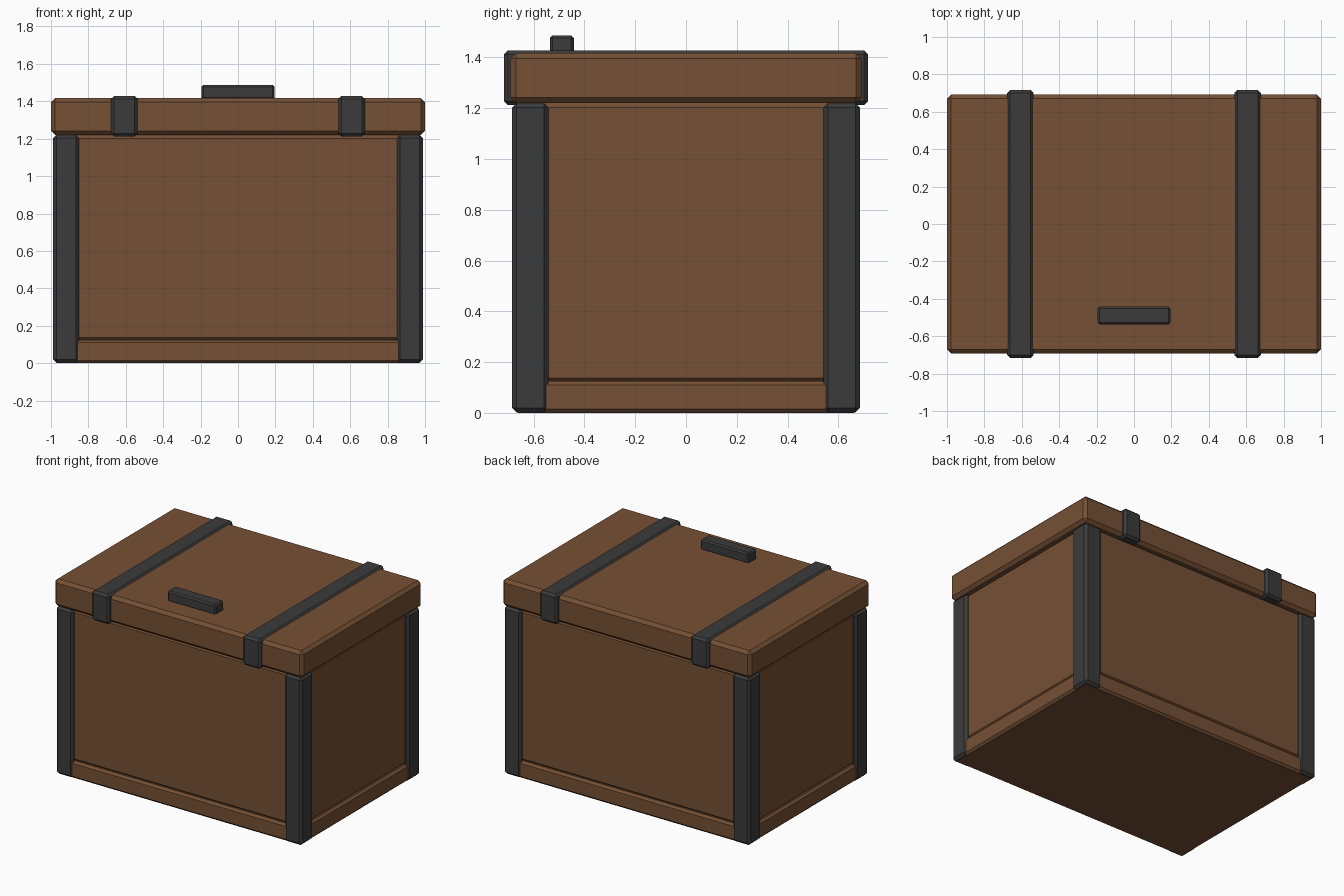
import bpy
import bmesh
from mathutils import Vector

old = bpy.data.objects.get("Cube")
if old:
    bpy.data.objects.remove(old, do_unlink=True)


def make_material(name, color):
    mat = bpy.data.materials.new(name)
    mat.use_nodes = True
    mat.diffuse_color = color
    mat.node_tree.nodes["Principled BSDF"].inputs["Base Color"].default_value = color
    return mat


wood = make_material("brown wood", (0.18, 0.08, 0.035, 1))
iron = make_material("dark iron", (0.044, 0.044, 0.044, 1))


def bevelled_box(name, low, high, bevel, mat):
    """Box between two corners with a single-step chamfer on every edge."""
    low, high = Vector(low), Vector(high)
    size, centre = high - low, (low + high) / 2
    bm = bmesh.new()
    bmesh.ops.create_cube(bm, size=1)
    for v in bm.verts:
        v.co = Vector(a * b for a, b in zip(v.co, size)) + centre
    bmesh.ops.bevel(bm, geom=bm.edges[:], offset=bevel, segments=1,
                    affect='EDGES', profile=0.5)
    mesh = bpy.data.meshes.new(name)
    bm.to_mesh(mesh)
    bm.free()
    mesh.materials.append(mat)
    obj = bpy.data.objects.new(name, mesh)
    bpy.context.collection.objects.link(obj)
    return obj


# Wooden base plinth, body and lid
bevelled_box("base", (-0.98, -0.677, 0), (0.98, 0.677, 0.125), 0.015, wood)
bevelled_box("body", (-0.965, -0.662, 0.12), (0.965, 0.662, 1.22), 0.018, wood)
bevelled_box("lid", (-1, -0.692, 1.22), (1, 0.692, 1.417), 0.022, wood)

# Corner posts and lid straps, repeated on each side
for sx, side in ((-1, "right"), (1, "left")):
    for sy, end in ((-1, "front"), (1, "back")):
        xs = sorted((sx * 0.85, sx * 0.988))
        ys = sorted((sy * 0.542, sy * 0.685))
        bevelled_box(f"{end}_{side}_post", (xs[0], ys[0], 0.002),
                     (xs[1], ys[1], 1.22), 0.017, iron)
    xs = sorted((sx * 0.537, sx * 0.678))
    bevelled_box(f"{side}_strap", (xs[0], -0.717, 1.212),
                 (xs[1], 0.717, 1.428), 0.016, iron)

# Handle on the lid
bevelled_box("handle", (-0.195, -0.536, 1.41), (0.195, -0.442, 1.487), 0.01, iron)
